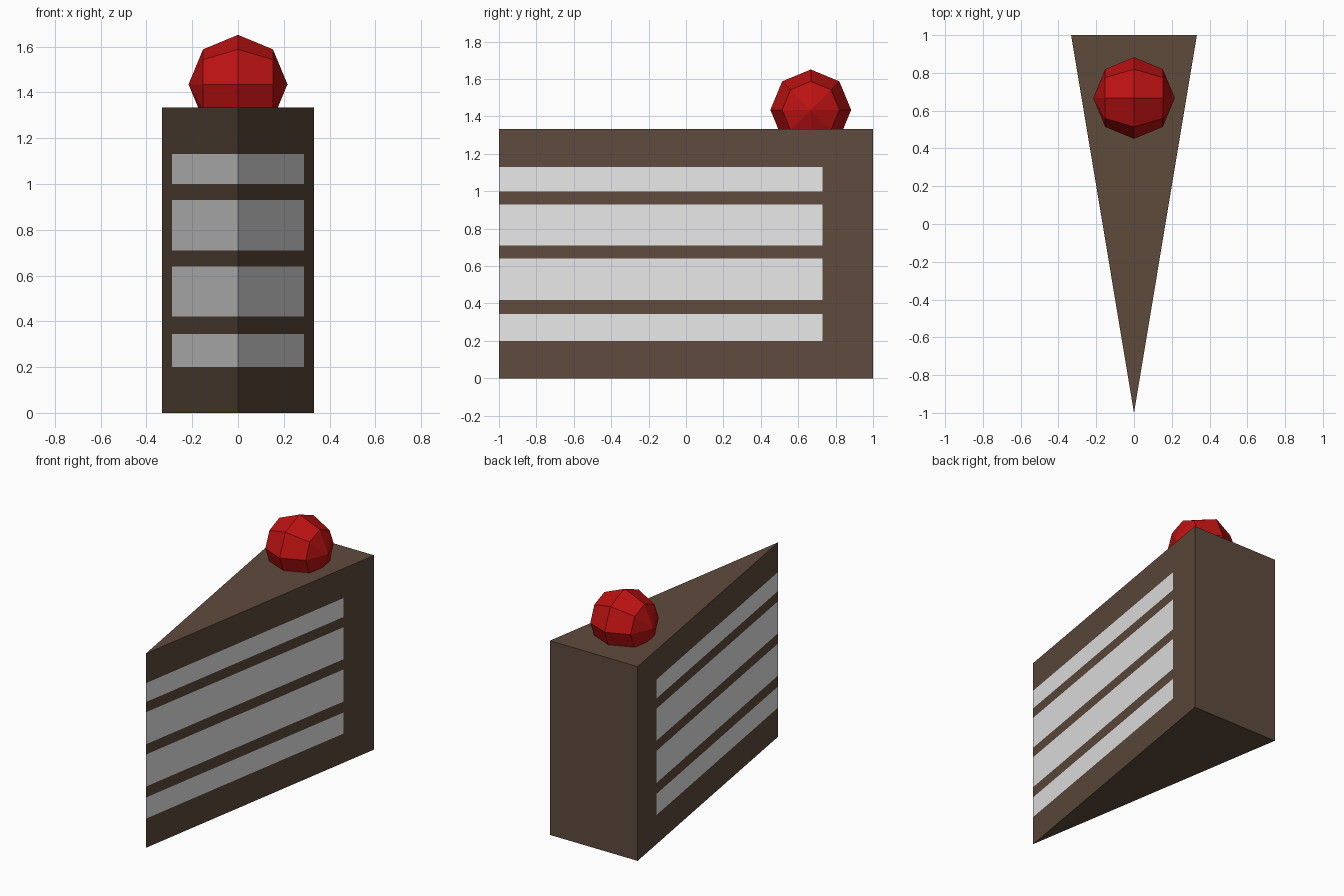
import bpy, bmesh, math
from mathutils import Matrix

if "Cube" in bpy.data.objects:
    bpy.data.objects.remove(bpy.data.objects["Cube"])


def material(name, rgb):
    m = bpy.data.materials.new(name)
    m.diffuse_color = (*rgb, 1)
    m.use_nodes = True
    m.node_tree.nodes["Principled BSDF"].inputs["Base Color"].default_value = m.diffuse_color
    return m


chocolate = material("chocolate brown", (0.113, 0.069, 0.046))
cream = material("cream white", (0.8, 0.8, 0.8))
red = material("cherry red", (0.5, 0.006, 0.006))


def add_object(name, bm, mats):
    mesh = bpy.data.meshes.new(name)
    bm.to_mesh(mesh)
    bm.free()
    for m in mats:
        mesh.materials.append(m)
    ob = bpy.data.objects.new(name, mesh)
    bpy.context.collection.objects.link(ob)
    return ob


# Cake slice: triangular prism with its tip at the front
HEIGHT, HALF_WIDTH, LAYER_END = 1.333, 0.333, 0.73
LAYERS = [(0.20, 0.345), (0.42, 0.64), (0.71, 0.93), (1.0, 1.13)]

bm = bmesh.new()
outline = [(0, -1), (HALF_WIDTH, 1), (-HALF_WIDTH, 1)]
base = bm.faces.new([bm.verts.new((x, y, 0)) for x, y in outline])
top = bmesh.ops.extrude_face_region(bm, geom=[base])["geom"]
bmesh.ops.translate(bm, vec=(0, 0, HEIGHT),
                    verts=[v for v in top if isinstance(v, bmesh.types.BMVert)])
bmesh.ops.recalc_face_normals(bm, faces=bm.faces)

# Cut the slanted sides along the cream layers
def cut(co, no):
    sides = [f for f in bm.faces if abs(f.normal.x) > 0.9]
    geom = sides + list({e for f in sides for e in f.edges}) \
        + list({v for f in sides for v in f.verts})
    bmesh.ops.bisect_plane(bm, geom=geom, plane_co=co, plane_no=no, dist=1e-5)
    bm.normal_update()


for pair in LAYERS:
    for z in pair:
        cut((0, 0, z), (0, 0, 1))
cut((0, LAYER_END, 0), (0, 1, 0))

# Cream on the side faces lying inside a layer
for f in bm.faces:
    c = f.calc_center_median()
    if abs(f.normal.x) > 0.9 and c.y < LAYER_END and any(a < c.z < b for a, b in LAYERS):
        f.material_index = 1
add_object("cake_slice", bm, [chocolate, cream])

# Cherry: faceted ball lying on its side, sunk a little into the top
bm = bmesh.new()
bmesh.ops.create_uvsphere(
    bm, u_segments=8, v_segments=4, radius=0.216,
    matrix=Matrix.Translation((0, 0.667, 1.435)) @ Matrix.Rotation(math.pi / 2, 4, 'Y'))
add_object("cherry", bm, [red])
